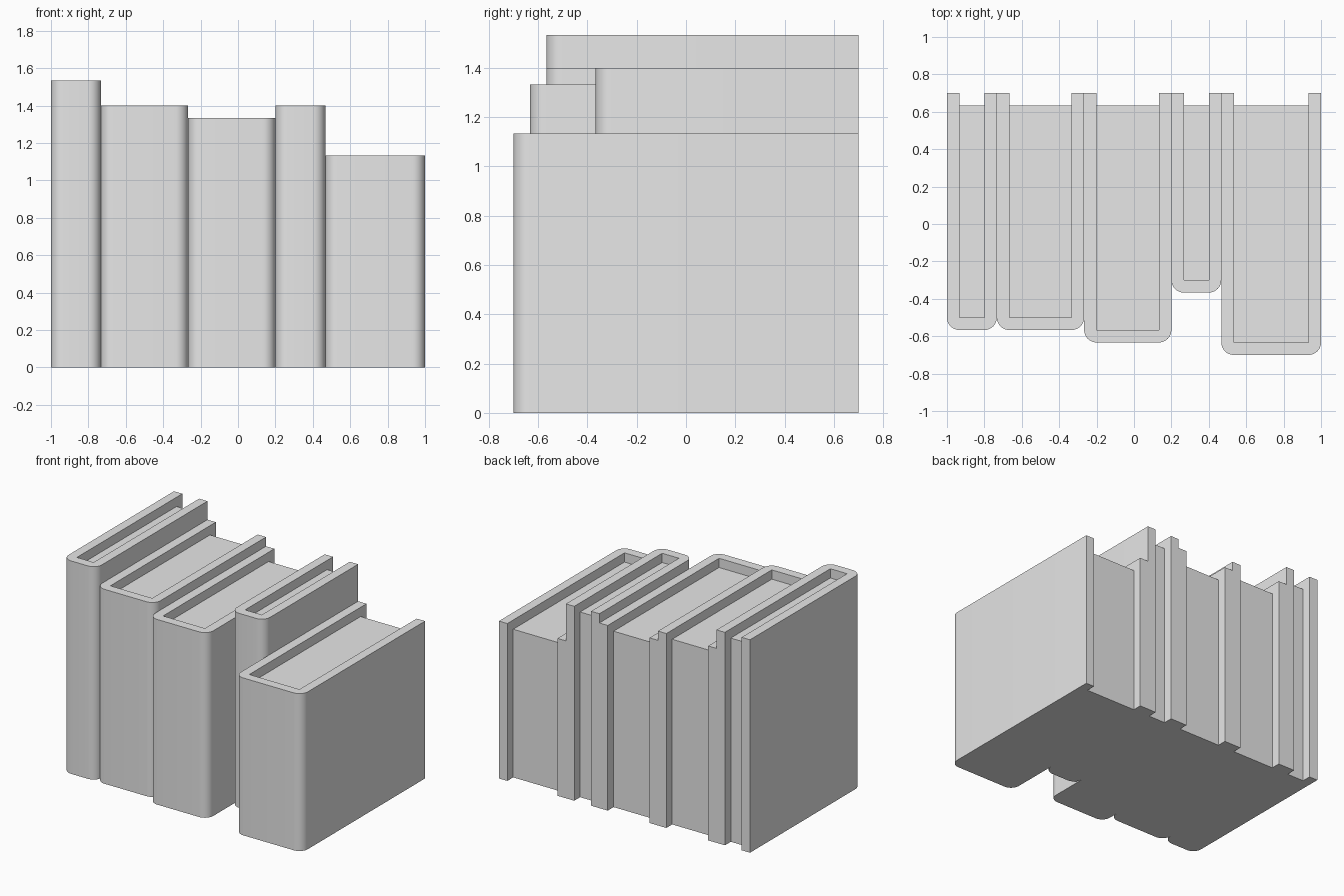
import bpy
import bmesh
from math import cos, sin, pi, radians

cube = bpy.data.objects.get("Cube")
if cube:
    bpy.data.objects.remove(cube)

U = 1 / 15          # cover thickness, corner radius and page recess
BACK = 0.7
ARC_STEPS = 8

grey = bpy.data.materials.new("plain grey")
grey.use_nodes = True
grey.diffuse_color = (0.8, 0.8, 0.8, 1)
grey.node_tree.nodes["Principled BSDF"].inputs["Base Color"].default_value = (0.8, 0.8, 0.8, 1)


def extrude_profile(name, points, height):
    """Stand a flat outline on the ground and pull it up to a height."""
    bm = bmesh.new()
    face = bm.faces.new([bm.verts.new((x, y, 0)) for x, y in points])
    top = bmesh.ops.extrude_face_region(bm, geom=[face])["geom"]
    for v in top:
        if isinstance(v, bmesh.types.BMVert):
            v.co.z = height
    bmesh.ops.recalc_face_normals(bm, faces=bm.faces[:])
    mesh = bpy.data.meshes.new(name)
    bm.to_mesh(mesh)
    bm.free()
    mesh.materials.append(grey)
    obj = bpy.data.objects.new(name, mesh)
    bpy.context.collection.objects.link(obj)
    bpy.ops.object.select_all(action="DESELECT")
    obj.select_set(True)
    bpy.context.view_layer.objects.active = obj
    bpy.ops.object.shade_smooth_by_angle(angle=radians(30))
    return obj


def corner(cx, cy, start):
    """Quarter circle, counter-clockwise from a start angle."""
    angles = [start + pi / 2 * i / ARC_STEPS for i in range(ARC_STEPS + 1)]
    return [(cx + U * cos(a), cy + U * sin(a)) for a in angles]


def add_book(label, left, right, front, height):
    # U-shaped cover with a rounded spine, open at the back
    inner_l, inner_r, inner_f = left + U, right - U, front + U
    cover = [(left, BACK)]
    cover += corner(inner_l, inner_f, pi)
    cover += corner(inner_r, inner_f, 1.5 * pi)
    cover += [(right, BACK), (inner_r, BACK), (inner_r, inner_f),
              (inner_l, inner_f), (inner_l, BACK)]
    extrude_profile(label + "_book_cover", cover, height)

    # Page block, set back from the cover's top and open edge
    page_back = BACK - U
    pages = [(inner_l, inner_f), (inner_r, inner_f),
             (inner_r, page_back), (inner_l, page_back)]
    extrude_profile(label + "_book_pages", pages, height - U)


# Label, then width, spine position and height in units of U
books = [
    ("first", 4, -8.5, 23),
    ("second", 7, -8.5, 21),
    ("third", 7, -9.5, 20),
    ("fourth", 4, -5.5, 21),
    ("fifth", 8, -10.5, 17),
]
x = -1
for label, width, front, height in books:
    add_book(label, x, x + width * U, front * U, height * U)
    x += width * U
